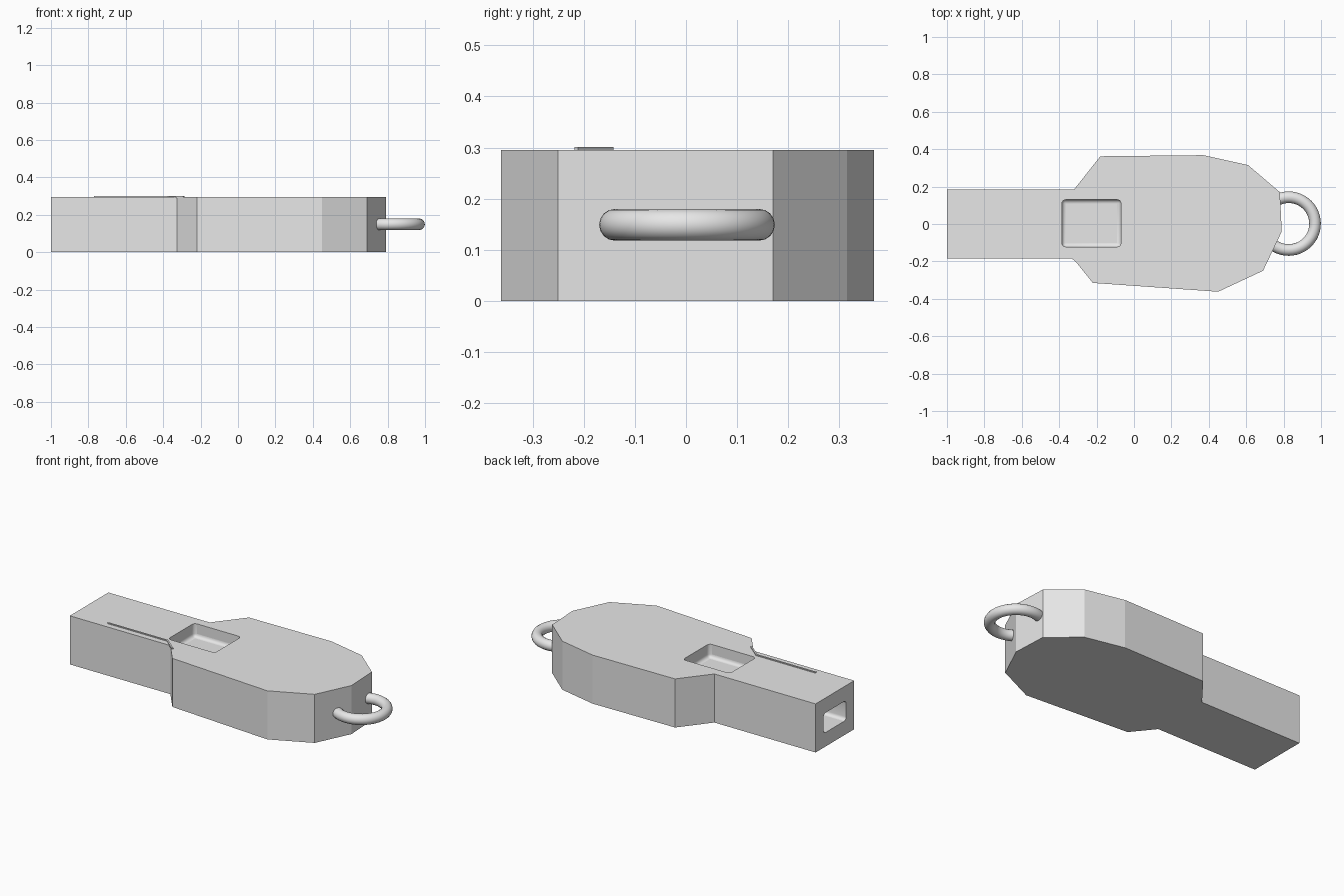
import bpy, bmesh, math
from mathutils import Vector

if "Cube" in bpy.data.objects:
    bpy.data.objects.remove(bpy.data.objects["Cube"])

grey = bpy.data.materials.new("light grey")
grey.diffuse_color = (0.8, 0.8, 0.8, 1)
grey.use_nodes = True
grey.node_tree.nodes["Principled BSDF"].inputs["Base Color"].default_value = grey.diffuse_color
TOP = 0.295


def make_object(name, bm):
    bmesh.ops.recalc_face_normals(bm, faces=bm.faces[:])
    mesh = bpy.data.meshes.new(name)
    bm.to_mesh(mesh)
    bm.free()
    ob = bpy.data.objects.new(name, mesh)
    bpy.context.collection.objects.link(ob)
    mesh.materials.append(grey)
    return ob


def prism(name, outline, z0, z1):
    bm = bmesh.new()
    face = bm.faces.new([bm.verts.new((x, y, z0)) for x, y in outline])
    ext = bmesh.ops.extrude_face_region(bm, geom=[face])
    verts = [v for v in ext["geom"] if isinstance(v, bmesh.types.BMVert)]
    bmesh.ops.translate(bm, vec=(0, 0, z1 - z0), verts=verts)
    return make_object(name, bm)


def rounded_cutter(name, low, high, radius):
    low, high = Vector(low), Vector(high)
    bm = bmesh.new()
    bmesh.ops.create_cube(bm, size=1)
    for v in bm.verts:
        v.co = [(low[i] + high[i]) / 2 + v.co[i] * (high[i] - low[i]) for i in range(3)]
    bmesh.ops.bevel(bm, geom=bm.edges[:], offset=radius, segments=4,
                    profile=0.5, affect='EDGES')
    ob = make_object(name, bm)
    ob.hide_render = True
    ob.hide_set(True)
    return ob


def smooth(ob, angle):
    bpy.ops.object.select_all(action='DESELECT')
    ob.select_set(True)
    bpy.context.view_layer.objects.active = ob
    bpy.ops.object.shade_smooth_by_angle(angle=math.radians(angle))


# Whistle body: mouthpiece and faceted chamber in one outline
body = prism("whistle_body", [
    (-1, -0.185), (-0.325, -0.185), (-0.22, -0.315), (0.45, -0.362),
    (0.69, -0.25), (0.79, -0.04), (0.78, 0.17), (0.61, 0.315),
    (0.37, 0.368), (-0.18, 0.362), (-0.32, 0.185), (-1, 0.185)], 0, TOP)

# Sound window in the top and blow hole in the end
cutters = [
    rounded_cutter("window_cutter", (-0.385, -0.122, 0.215), (-0.07, 0.13, 0.40), 0.02),
    rounded_cutter("blow_hole_cutter", (-1.1, -0.108, 0.085), (-0.80, 0.108, 0.205), 0.02)]
for cutter in cutters:
    mod = body.modifiers.new(cutter.name, 'BOOLEAN')
    mod.object = cutter
    mod.operation = 'DIFFERENCE'
    mod.solver = 'EXACT'
    bpy.context.view_layer.objects.active = body
    bpy.ops.object.modifier_apply(modifier=mod.name)
    bpy.data.objects.remove(cutter)
body.data.materials.clear()
body.data.materials.append(grey)
smooth(body, 24)
# Keep the facets of the outer walls flat
for p in body.data.polygons:
    if p.area > 0.015:
        p.use_smooth = False

# Thin raised line on the mouthpiece
prism("raised_line", [(-0.77, -0.15), (-0.373, -0.15), (-0.293, -0.218),
                      (-0.287, -0.211), (-0.37, -0.142), (-0.77, -0.142)],
      TOP - 0.005, 0.301)

# Lanyard ring
bpy.ops.mesh.primitive_torus_add(location=(0.827, 0.002, 0.149), major_radius=0.141,
                                 minor_radius=0.031, major_segments=48, minor_segments=16)
ring = bpy.context.object
ring.name = "lanyard_ring"
ring.data.materials.append(grey)
smooth(ring, 40)
